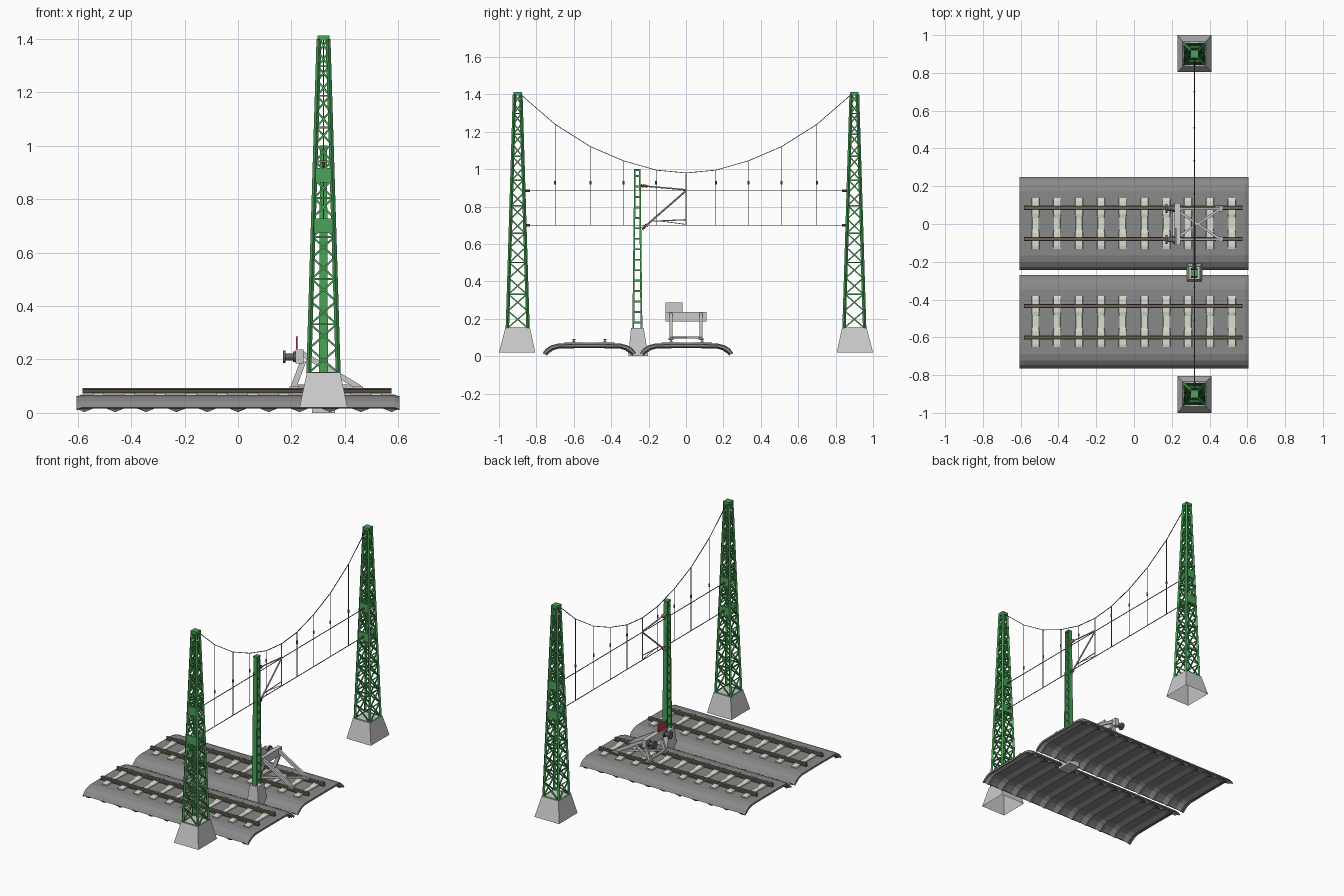
import bpy, bmesh, math
from mathutils import Vector, Matrix

if "Cube" in bpy.data.objects:
    bpy.data.objects.remove(bpy.data.objects["Cube"])


def material(name, rgb):
    m = bpy.data.materials.new(name)
    m.diffuse_color = (*rgb, 1)
    m.use_nodes = True
    m.node_tree.nodes["Principled BSDF"].inputs["Base Color"].default_value = m.diffuse_color
    return m


GREEN = material("mast_green", (0.07, 0.36, 0.10))
BALLAST = material("ballast_grey", (0.25, 0.25, 0.25))
WOOD = material("pale_concrete", (0.68, 0.74, 0.62))
RAIL = material("rail_brown", (0.16, 0.13, 0.10))
WIRE = material("wire_dark", (0.13, 0.13, 0.13))
BROWN = material("insulator_brown", (0.35, 0.12, 0.06))
RED = material("signal_red", (0.65, 0.04, 0.06))
X0 = 0.32  # plane of the overhead wires


def finish(name, bm, mat=None):
    bmesh.ops.recalc_face_normals(bm, faces=bm.faces)
    me = bpy.data.meshes.new(name)
    bm.to_mesh(me)
    bm.free()
    ob = bpy.data.objects.new(name, me)
    bpy.context.collection.objects.link(ob)
    if mat:
        me.materials.append(mat)
    return ob


def bar(bm, a, b, w, h=None):
    # rectangular bar from a to b
    a, b = Vector(a), Vector(b)
    d = b - a
    m = (Matrix.Translation((a + b) / 2) @ d.to_track_quat('Z', 'Y').to_matrix().to_4x4()
         @ Matrix.Diagonal((w, h or w, d.length, 1)))
    bmesh.ops.create_cube(bm, size=1, matrix=m)


def box(bm, lo, hi):
    lo, hi = Vector(lo), Vector(hi)
    m = Matrix.Translation((lo + hi) / 2) @ Matrix.Diagonal((*(hi - lo), 1))
    bmesh.ops.create_cube(bm, size=1, matrix=m)


def rod(bm, a, b, r, seg=8, r2=None):
    a, b = Vector(a), Vector(b)
    d = b - a
    m = Matrix.Translation((a + b) / 2) @ d.to_track_quat('Z', 'Y').to_matrix().to_4x4()
    bmesh.ops.create_cone(bm, cap_ends=True, segments=seg, radius1=r,
                          radius2=r if r2 is None else r2, depth=d.length, matrix=m)


def loft(bm, rings, caps=True):
    # joins closed rings of points with quads
    vs = [[bm.verts.new(p) for p in r] for r in rings]
    n = len(vs[0])
    for r, s in zip(vs, vs[1:]):
        for i in range(n):
            bm.faces.new((r[i], r[(i + 1) % n], s[(i + 1) % n], s[i]))
    if caps:
        bm.faces.new(vs[0])
    bm.faces.new(vs[-1])


def square(cx, cy, hx, hy, z):
    return [(cx - hx, cy - hy, z), (cx + hx, cy - hy, z), (cx + hx, cy + hy, z), (cx - hx, cy + hy, z)]


# Track beds, ribs, sleepers and rails
half = [(0.05, 0.068), (0.17, 0.067), (0.205, 0.058), (0.23, 0.042), (0.247, 0.02)]
top = [(-y, z) for y, z in reversed(half)] + half
under = [(y * 0.96, max(z - 0.012, 0.016)) for y, z in top]
rail_half = [(0.011, 0.073), (0.011, 0.077), (0.003, 0.079), (0.003, 0.085), (0.008, 0.087), (0.008, 0.093)]
rail_profile = rail_half + [(-y, z) for y, z in reversed(rail_half)]
for label, cy in (("rear", 0.003), ("front", -0.517)):
    bm = bmesh.new()
    shell = top + under[::-1]
    loft(bm, [[(x, cy + y, z - dz) for y, z in shell]
              for x, dz in ((-0.605, 0.006), (-0.585, 0), (0.585, 0), (0.605, 0.006))])
    finish(label + "_ballast_bed", bm, BALLAST)

    bm = bmesh.new()
    for i in range(-5, 6):
        x = i * 0.115
        l, r = max(x - 0.032, -0.604), min(x + 0.032, 0.604)
        loft(bm, [[(l, cy + y, z), (r, cy + y, z), (x, cy + y * 0.97, z - 0.013)] for y, z in under])
    finish(label + "_ballast_ribs", bm, BALLAST)

    bm = bmesh.new()
    for i in range(10):
        x = -0.522 + i * 0.1155
        loft(bm, [[(x - w, cy + y, 0.06), (x + w, cy + y, 0.06), (x + w - 0.004, cy + y, z), (x - w + 0.004, cy + y, z)]
                  for y, w, z in ((-0.135, 0.023, 0.074), (-0.12, 0.023, 0.077), (-0.05, 0.023, 0.077),
                                  (-0.03, 0.020, 0.073), (0.03, 0.020, 0.073), (0.05, 0.023, 0.077),
                                  (0.12, 0.023, 0.077), (0.135, 0.023, 0.074))])
    finish(label + "_sleepers", bm, WOOD)

    bm = bmesh.new()
    for s in (-1, 1):
        loft(bm, [[(x, cy + s * 0.083 + y, z) for y, z in rail_profile] for x in (-0.582, 0.575)])
    finish(label + "_rails", bm, RAIL)

# Tall lattice towers on hollow concrete footings
Z0, Z1 = 0.15, 1.40


def tower_half(z):
    return 0.055 + (0.017 - 0.055) * (z - Z0) / (Z1 - Z0)


panels = 18
ratio = 0.965
step = (Z1 - Z0) * (1 - ratio) / (1 - ratio ** panels)
levels = [Z0]
for i in range(panels):
    levels.append(levels[-1] + step * ratio ** i)
for label, s in (("front", -1), ("rear", 1)):
    cy = s * 0.9
    bm = bmesh.new()
    loft(bm, [square(X0, cy + s * 0.003, 0.09, 0.097, 0.02), square(X0, cy, 0.062, 0.066, 0.152)], caps=False)
    finish(label + "_tower_footing", bm)

    bm = bmesh.new()
    for c0, c1 in zip(square(X0, cy, 0.055, 0.055, Z0), square(X0, cy, 0.017, 0.017, Z1)):
        bar(bm, c0, c1, 0.013)
    for i, (a, b) in enumerate(zip(levels, levels[1:])):
        ha, hb = tower_half(a), tower_half(b)
        lo, hi = square(X0, cy, ha, ha, a), square(X0, cy, hb, hb, b)
        for k in range(4):
            n = (k + 1) % 4
            bar(bm, lo[k], hi[n], 0.007)
            bar(bm, lo[n], hi[k], 0.007)
            if i % 2 == 0:
                bar(bm, lo[k], lo[n], 0.007)
    finish(label + "_tower_lattice", bm, GREEN)

    bm = bmesh.new()
    box(bm, (X0 - 0.022, cy - 0.022, 1.393), (X0 + 0.022, cy + 0.022, 1.413))
    for z in (0.70, 0.89):  # wire anchor plates
        h = tower_half(z)
        for t in (-1, 1):
            m = Matrix.Translation((X0, cy + t * h, z)) @ Matrix.Diagonal((2 * h, 0.014, 0.055, 1))
            bmesh.ops.create_cube(bm, size=1, matrix=m)
    finish(label + "_tower_cap_and_plates", bm, GREEN)

# Centre mast with battens and footing
MY = -0.26
bm = bmesh.new()
loft(bm, [square(X0, MY + 0.005, 0.043, 0.054, 0.0), square(X0, MY, 0.03, 0.034, 0.15)])
finish("centre_mast_footing", bm)
bm = bmesh.new()
for s in (-1, 1):
    loft(bm, [square(X0, MY + s * 0.022, 0.017, 0.005, 0.14), square(X0, MY + s * 0.013, 0.013, 0.004, 0.995)])
for i in range(15):
    z = 0.18 + i * 0.056
    t = (z - 0.15) / 0.85
    hy, hx = 0.022 - 0.009 * t, 0.015 - 0.004 * t
    for s in (-1, 1):
        box(bm, (X0 + s * hx - 0.002, MY - hy, z - 0.005), (X0 + s * hx + 0.002, MY + hy, z + 0.005))
box(bm, (X0 - 0.015, MY - 0.018, 0.99), (X0 + 0.015, MY + 0.018, 1.0))
finish("centre_mast", bm, GREEN)

# Cantilever arm and its insulators
bm = bmesh.new()
rod(bm, (X0, -0.245, 0.912), (X0, 0, 0.89), 0.004)
rod(bm, (X0, -0.235, 0.68), (X0, 0, 0.885), 0.005)
rod(bm, (X0, -0.175, 0.722), (X0, 0, 0.73), 0.003)
rod(bm, (X0, -0.13, 0.722), (X0, 0, 0.705), 0.002)
rod(bm, (X0, 0, 0.70), (X0, 0, 0.98), 0.003)
finish("cantilever_arm", bm)
bm = bmesh.new()
for y, z, dy, dz in ((-0.24, 0.912, 0.995, -0.09), (-0.235, 0.68, 0.75, 0.66)):
    d = Vector((0, dy, dz))
    p = Vector((X0, y, z))
    for i in range(4):
        rod(bm, p + d * i * 0.009, p + d * (i * 0.009 + 0.007), 0.011, 10, 0.006)
finish("cantilever_insulators", bm, BROWN)

# Suspension wire, cross-span wires and droppers
sag = [(0.16, 0.995), (0.335, 1.045), (0.51, 1.12), (0.70, 1.24), (0.89, 1.405)]
line = [(-y, z) for y, z in reversed(sag)] + [(0, 0.98)] + sag
bm = bmesh.new()
for (ya, za), (yb, zb) in zip(line, line[1:]):
    bar(bm, (X0, ya, za), (X0, yb, zb), 0.0035)
for z in (0.70, 0.885):
    bar(bm, (X0, -0.86, z), (X0, 0.86, z), 0.0035)
for y, z in line[1:-1]:
    bar(bm, (X0, y, 0.70), (X0, y, z), 0.003)
finish("span_wires", bm, WIRE)
bm = bmesh.new()
for y, z in line[1:-1]:
    if y:
        rod(bm, (X0, y, 0.918), (X0, y, 0.938), 0.005)
for s in (-1, 1):
    for z in (0.70, 0.885):
        rod(bm, (X0, s * 0.835, z), (X0, s * 0.86, z), 0.006)
finish("wire_insulators", bm, BROWN)

# Buffer stop: side frames, floor cross, beam, buffers and signal board
bm = bmesh.new()
for s in (-1, 1):
    y = s * 0.08
    bar(bm, (0.205, y, 0.09), (0.245, y, 0.195), 0.014, 0.022)
    bar(bm, (0.455, y, 0.095), (0.235, y, 0.225), 0.014, 0.02)
    bar(bm, (0.215, s * 0.08, 0.10), (0.45, -s * 0.075, 0.10), 0.012)
    for x in (0.21, 0.45):
        box(bm, (x - 0.018, y - 0.014, 0.088), (x + 0.018, y + 0.014, 0.098))
box(bm, (0.205, -0.08, 0.094), (0.22, 0.08, 0.106))
finish("buffer_stop_frame", bm)
bm = bmesh.new()
box(bm, (0.215, -0.11, 0.185), (0.245, 0.11, 0.237))
finish("buffer_beam", bm)
bm = bmesh.new()
for s in (-1, 1):
    y = s * 0.083
    rod(bm, (0.215, y, 0.21), (0.175, y, 0.21), 0.013, 12)
    rod(bm, (0.205, y, 0.21), (0.216, y, 0.21), 0.02, 12)
    rod(bm, (0.178, y, 0.21), (0.168, y, 0.21), 0.024, 16)
finish("buffers", bm, WIRE)
bm = bmesh.new()
box(bm, (0.221, -0.11, 0.235), (0.224, -0.02, 0.288))
finish("signal_board_back", bm)
bm = bmesh.new()
box(bm, (0.218, -0.108, 0.238), (0.221, -0.022, 0.286))
finish("signal_board_face", bm, RED)
